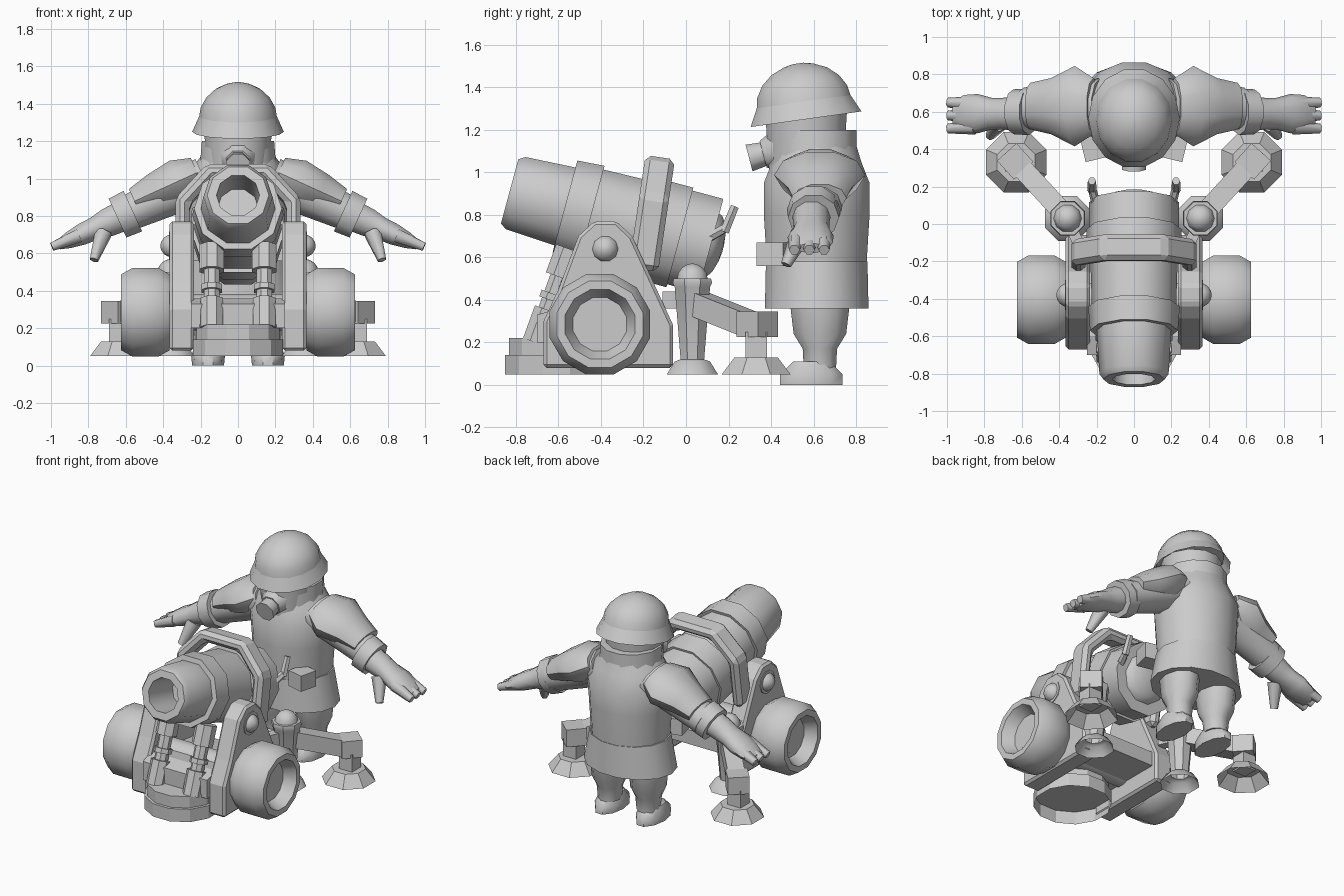
import bpy, bmesh, math
from mathutils import Matrix, Vector

cube = bpy.data.objects.get("Cube")
if cube:
    bpy.data.objects.remove(cube, do_unlink=True)

colour = (.6, .6, .6, 1)
grey = bpy.data.materials.new("plain_grey")
grey.use_nodes = True
grey.diffuse_color = colour
grey.node_tree.nodes["Principled BSDF"].inputs["Base Color"].default_value = colour


def finish(name, bm, mirror, smooth):
    """Turn a bmesh into a shaded object, optionally mirrored across x."""
    bmesh.ops.recalc_face_normals(bm, faces=bm.faces)
    mesh = bpy.data.meshes.new(name)
    bm.to_mesh(mesh)
    bm.free()
    mesh.materials.append(grey)
    part = bpy.data.objects.new(name, mesh)
    bpy.context.collection.objects.link(part)
    bpy.ops.object.select_all(action='DESELECT')
    part.select_set(True)
    bpy.context.view_layer.objects.active = part
    if smooth:
        bpy.ops.object.shade_smooth_by_angle(angle=math.radians(smooth))
    if mirror:
        part.modifiers.new("mirror", 'MIRROR').use_mirror_merge = False
    return part


def frame(start, direction):
    """Matrix at start whose z runs along direction, with y kept upward."""
    turn = Vector(direction).to_track_quat('Z', 'Y').to_matrix().to_4x4()
    return Matrix.Translation(start) @ turn


def loft(name, rings, matrix, sides=10, mirror=False, smooth=50, closed=False, hollow=False):
    """Skin elliptical rings given as (height, radius x, radius y)."""
    bm = bmesh.new()
    loops = []
    for height, rx, ry in rings:
        angles = [math.pi / 2 + math.tau * (i + .5) / sides for i in range(sides)]
        points = [Vector((rx * math.cos(a), ry * math.sin(a), height)) for a in angles]
        loops.append([bm.verts.new(matrix @ point) for point in points])
    pairs = list(zip(loops, loops[1:]))
    if closed:
        pairs.append((loops[-1], loops[0]))
    else:
        bm.faces.new(loops[-1])
        if not hollow:
            bm.faces.new(loops[0])
    for lower, upper in pairs:
        for i in range(sides):
            j = (i + 1) % sides
            bm.faces.new((lower[i], lower[j], upper[j], upper[i]))
    return finish(name, bm, mirror, smooth)


def lathe(name, profile, matrix, **options):
    """Round part from (height, radius) points."""
    options.setdefault("smooth", 40)
    return loft(name, [(height, r, r) for height, r in profile], matrix, **options)


def rod(name, start, end, r_start, r_end, **options):
    """Straight or tapered round bar between two points."""
    span = Vector(end) - Vector(start)
    return lathe(name, [(0, r_start), (span.length, r_end)], frame(start, span), **options)


def dome(radius, height, steps=4):
    """Profile of a rounded cap."""
    turns = [math.pi / 2 * i / steps for i in range(steps)]
    return [(height * math.sin(t), radius * math.cos(t)) for t in turns] + [(height, radius / 9)]


def prism(name, outline, depth, matrix, mirror=False, bevel=0):
    """Extrude a flat outline along local z."""
    bm = bmesh.new()
    face = bm.faces.new([bm.verts.new((x, y, 0)) for x, y in outline])
    grown = bmesh.ops.extrude_face_region(bm, geom=[face])["geom"]
    moved = [item for item in grown if isinstance(item, bmesh.types.BMVert)]
    bmesh.ops.translate(bm, verts=moved, vec=(0, 0, depth))
    bmesh.ops.transform(bm, matrix=matrix, verts=bm.verts)
    part = finish(name, bm, mirror, smooth=0)
    if bevel:
        modifier = part.modifiers.new("bevel", 'BEVEL')
        modifier.width, modifier.segments = bevel, 1


def bar(name, start, end, w, h, mirror=True):
    """Square bar between two points, with half sizes w and h."""
    span = Vector(end) - Vector(start)
    outline = [(-w, -h), (w, -h), (w, h), (-w, h)]
    prism(name, outline, span.length, frame(start, span), mirror)


def at(x, y, z=0):
    return Matrix.Translation((x, y, z))


# Barrel with bore, then the bands and breech set along its axis
muzzle = Vector((0, -.83, .91))
axis = Vector((0, 1, -.27)).normalized()
lathe("barrel", [(.3, .11), (0, .115), (0, .165), (.03, .185), (.28, .2)], frame(muzzle, axis))
for name, near, far, r_near, r_far in (
        ("front_band", .27, .4, .235, .245),
        ("barrel_body", .38, .72, .225, .235),
        ("middle_band", .68, .83, .255, .255),
        ("breech", .82, .98, .24, .24)):
    rod(name, muzzle + axis * near, muzzle + axis * far, r_near, r_far)
lathe("breech_cap", dome(.17, .07), frame(muzzle + axis * .97, axis))


# Arch over the barrel, standing more upright than the barrel's own tilt
def arch_line(r):
    half = [(r, -.2), (r, r * .45), (r / 2, r)]
    return half + [(-x, y) for x, y in reversed(half)]


arch = arch_line(.335) + arch_line(.26)[::-1]
prism("barrel_arch", arch, .14, frame((0, -.24, .75), (0, 1, -.15)), bevel=.025)
for name, low, high in (("handle_shafts", (.2, .1, .69), (.225, .19, .74)),
                        ("handle_grips", (.225, .18, .72), (.225, .23, .84))):
    rod(name, low, high, .025, .022, sides=6, mirror=True)

# Carriage cheeks: a round head on a spreading base
sideways = Matrix(((0, 0, 1, 0), (1, 0, 0, 0), (0, 1, 0, 0), (0, 0, 0, 1)))
pivot_y, pivot_z, head = -.38, .64, .14
cheek = [(-.06, .08), (-.06, .28)]
for degrees in range(25, 180, 43):
    turn = math.radians(degrees)
    cheek.append((pivot_y + head * math.cos(turn), pivot_z + head * math.sin(turn)))
cheek += [(-.6, .45), (-.67, .3), (-.67, .08)]
prism("side_plates", cheek, .13, at(.235, 0) @ sideways, mirror=True, bevel=.015)
floor = [(-.7, .2), (-.7, .33), (-.6, .36), (-.1, .3), (-.1, .2)]
prism("carriage_floor", floor, .5, at(-.25, 0) @ sideways)
outward = (1, 0, 0)
lathe("trunnion_bolts", dome(.065, .065), frame((.35, pivot_y, pivot_z), outward), mirror=True, smooth=60)
rod("bolt_washers", (.35, pivot_y, pivot_z), (.37, pivot_y, pivot_z), .08, .08, mirror=True)

# Wheels with rounded tyres and sunken hubs closed by the axle
hub = Vector((.365, -.405, .285))
wide, tyre, rim = .26, .245, .17
wheel = [(0, rim), (0, .21), (.06, tyre), (wide - .06, tyre), (wide, .21), (wide, rim),
         (wide - .08, .13), (wide - .08, .05), (0, .05)]
lathe("wheels", wheel, frame(hub, outward), sides=12, mirror=True, closed=True)
axle_end = hub + Vector((wide - .078, 0, 0))
rod("axle", axle_end * Vector((-1, 0, 0)).x + Vector((0, 2 * hub.y, 2 * hub.z)), axle_end, .1, .1, sides=12)

# Front foot and the stepped elevating pistons
for name, low, high, r in (("front_foot", .05, .14, .25), ("front_foot_step", .14, .22, .23)):
    rod(name, (0, -.61, low), (0, -.61, high), r, r, sides=12, smooth=20, hollow=True)
piston_base, piston_top = Vector((.14, -.71, .2)), Vector((.14, -.55, .64))
for name, low, high, r in (("piston_cylinders", 0, .35, .065), ("piston_rods", .3, .8, .045),
                           ("piston_collars", .45, .52, .06), ("piston_heads", .7, 1, .07)):
    rod(name, piston_base.lerp(piston_top, low), piston_base.lerp(piston_top, high), r, r,
        sides=8, mirror=True)

# Rear posts and outriggers
post = at(.355, .03)
lathe("rear_posts", [(.05, .13), (.11, .09), (.12, .06), (.46, .09), (.48, .1), (.5, .095)],
      post, sides=8, mirror=True, hollow=True)
lathe("post_caps", dome(.075, .07), post @ at(0, 0, .5), mirror=True, smooth=60)
bar("post_brackets", (.3, -.1, .4), (.355, .03, .4), .03, .04)
bar("outrigger_arms", (.37, .05, .385), (.6, .3, .285), .055, .055)
bar("outrigger_heads", (.59, .285, .285), (.68, .385, .285), .07, .06)
bar("outrigger_columns", (.64, .33, .12), (.64, .33, .25), .05, .05)
rod("outrigger_feet", (.63, .33, .05), (.63, .33, .13), .175, .11,
    sides=8, mirror=True, smooth=20, hollow=True)

# Gunner body and head
body_y = .615
loft("coat_skirt", [(.36, .32, .25), (.58, .27, .245)], at(0, body_y), sides=14)
loft("coat", [(.56, .26, .24), (.8, .275, .255), (.95, .29, .255), (1.05, .25, .215), (1.13, .19, .19)],
     at(0, body_y), sides=14)
loft("head", [(1, .17, .18), (1.3, .19, .2)], at(0, .565), sides=12)
loft("collar", [(1.08, .21, .205), (1.2, .2, .205)], at(0, .605), sides=12)
mask, snout = Vector((0, .42, 1.1)), Vector((0, -.95, -.25))
rod("mask_front", mask, mask + snout * .06, .1, .07, sides=8, smooth=50)
rod("mask_filter", mask, mask + snout * .13, .055, .07, sides=8, smooth=50)

# Helmet: a tall dome over a flared brim, tipped forward
helmet = at(0, .565, 1.25) @ Matrix.Rotation(math.radians(8), 4, 'X')
loft("helmet_brim", [(0, .245, .27), (.09, .205, .225)], helmet, sides=14, hollow=True)
crown = [(height + .07, r, r * 1.1) for height, r in dome(.21, .195, steps=5)]
loft("helmet_crown", crown, helmet, sides=14)

# Legs and boots
loft("boots", [(0, .085, .155), (.05, .09, .155), (.11, .07, .09)], at(.16, .59), mirror=True)
loft("legs", [(.08, .075, .08), (.17, .085, .085), (.24, .11, .13), (.4, .12, .15)],
     at(.15, .63), mirror=True)
bar("belt_pouches", (.23, .47, .615), (.2, .345, .615), .06, .055)

# Sleeves, cuffs, shoulder pads and gloves share one line per arm
shoulder, reach = Vector((.18, .6, 1)), Vector((.91, 0, -.415))
arm = frame(shoulder, reach)
loft("sleeves", [(0, .16, .12), (.2, .13, .12), (.45, .11, .1)], arm @ at(.02, 0), mirror=True)
rod("cuffs", shoulder + reach * .42, shoulder + reach * .51, .125, .12, mirror=True)
pad = [(.02, .15, .09), (.13, .215, .125), (.27, .15, .105), (.39, .125, .075)]
loft("shoulder_pads", pad, arm @ at(.03, .045), mirror=True)
glove = [(.5, .09, .085), (.57, .085, .08), (.64, .085, .065), (.72, .105, .06), (.8, .1, .045), (.86, .07, .025)]
loft("gloves", glove, arm @ at(-.01, 0), mirror=True, smooth=60)
for name, spread in (("rear_fingers", 1), ("middle_fingers", 0), ("front_fingers", -1)):
    root = Vector((.85, .58 + spread * .06, .695))
    tip = root + Vector((.145, spread * .01, -.06))
    rod(name, root, tip, .042, .026, sides=6, mirror=True, smooth=70)
rod("thumbs", (.72, .54, .71), (.77, .47, .565), .05, .025, sides=6, mirror=True, smooth=70)
